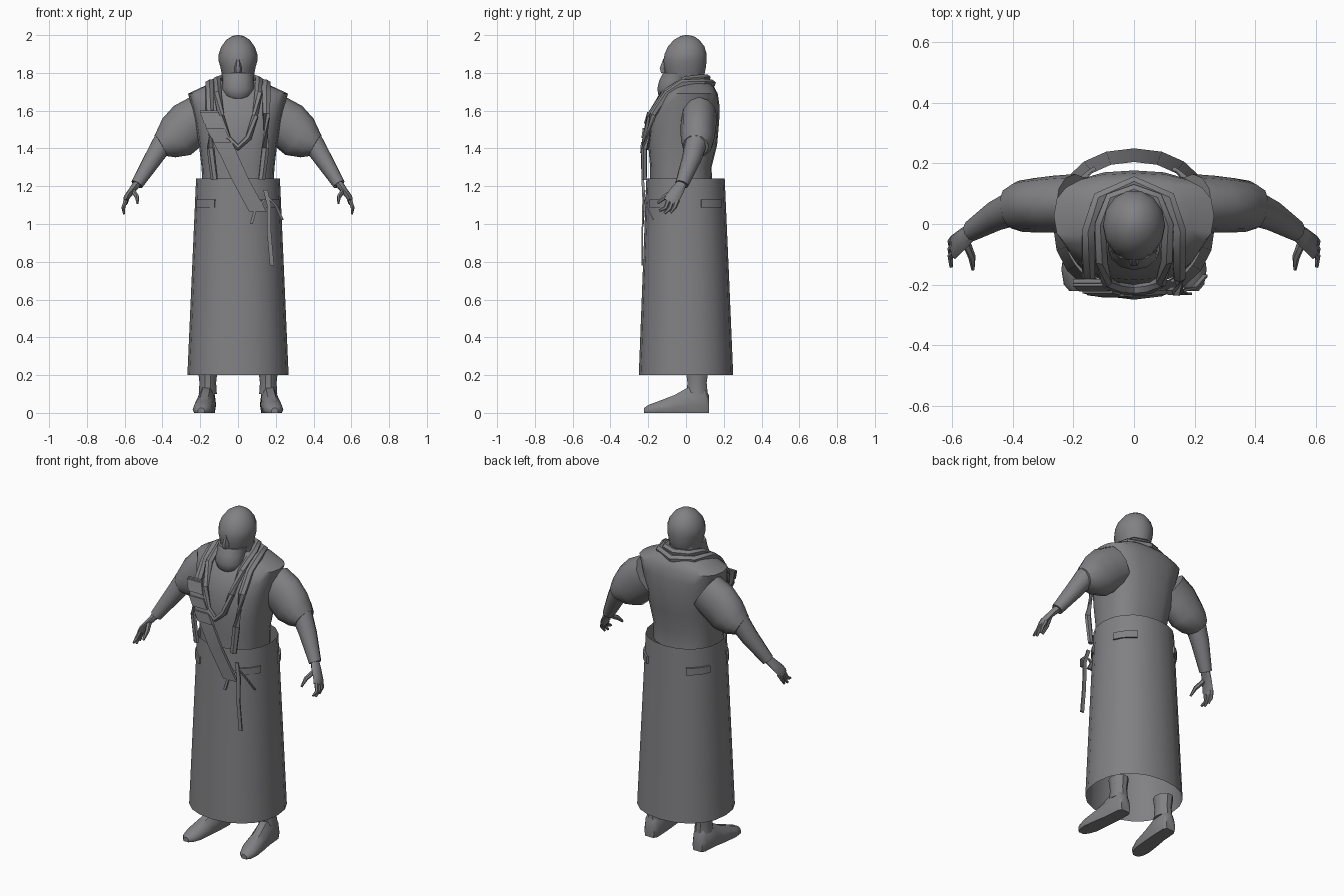
import bpy, bmesh, math
from mathutils import Vector

cloth = bpy.data.materials.new("plain grey")
cloth.diffuse_color = (0.22, 0.22, 0.23, 1)


def build(name, rings, closed_ring=True, caps=True, loop=False):
    """Skin a list of equal-length vertex rings."""
    bm = bmesh.new()
    vs = [[bm.verts.new(p) for p in r] for r in rings]
    n = len(rings[0])
    pairs = list(zip(vs, vs[1:])) + ([(vs[-1], vs[0])] if loop else [])
    for a, b in pairs:
        for i in range(n if closed_ring else n - 1):
            j = (i + 1) % n
            bm.faces.new((a[i], a[j], b[j], b[i]))
    if caps and not loop:
        bm.faces.new(vs[0][::-1])
        bm.faces.new(vs[-1])
    bmesh.ops.recalc_face_normals(bm, faces=bm.faces)
    me = bpy.data.meshes.new(name)
    bm.to_mesh(me)
    bm.free()
    me.materials.append(cloth)
    ob = bpy.data.objects.new(name, me)
    bpy.context.collection.objects.link(ob)
    return ob


def stack(name, rows, sides=16, power=2.0, caps=True, x=0.0):
    """Horizontal rings from rows of (z, half width, front y, back y[, x shift])."""
    rings = []
    for row in rows:
        z, rx, y0, y1 = row[:4]
        cx = x + (row[4] if len(row) > 4 else 0)
        ring = []
        for i in range(sides):
            t = 2 * math.pi * i / sides
            c, s = math.cos(t), math.sin(t)
            k = 2 / power
            ring.append((cx + rx * math.copysign(abs(c) ** k, c),
                         (y0 + y1) / 2 + (y1 - y0) / 2 * math.copysign(abs(s) ** k, s), z))
        rings.append(ring)
    return build(name, rings, caps=caps)


def tube(name, rows, sides=8, loop=False, hint=(0, 1, 0)):
    """Tube along rows of (x, y, z, radius along hint, radius across)."""
    pts = [Vector(r[:3]) for r in rows]
    n, rings = len(pts), []
    for i, r in enumerate(rows):
        a = pts[i - 1] if (i or loop) else pts[0]
        b = pts[(i + 1) % n] if (i < n - 1 or loop) else pts[-1]
        d = (b - a).normalized()
        v = d.cross(Vector(hint)).normalized()
        u = v.cross(d)
        rings.append([pts[i] + u * r[3] * math.cos(2 * math.pi * k / sides)
                      + v * r[4] * math.sin(2 * math.pi * k / sides) for k in range(sides)])
    return build(name, rings, loop=loop)


def ribbon(name, path, width, thick=0.008):
    """Flat strip, width along x, thickness along y."""
    w = width / 2
    return build(name, [[(x - w, y, z), (x + w, y, z), (x + w, y + thick, z), (x - w, y + thick, z)]
                        for x, y, z in path])


def mirrored(rows):
    return [(-r[0],) + tuple(r[1:]) for r in rows]


# long skirt, open at both ends
stack("skirt", [(0.20, 0.268, -0.25, 0.25), (0.72, 0.245, -0.23, 0.228),
                (1.24, 0.222, -0.21, 0.205)], sides=20, power=2.2, caps=False)

# upper garment
stack("torso", [(1.20, 0.188, -0.19, 0.14), (1.30, 0.193, -0.19, 0.135),
                (1.42, 0.207, -0.20, 0.165), (1.55, 0.228, -0.185, 0.176),
                (1.63, 0.247, -0.155, 0.177), (1.69, 0.265, -0.115, 0.168),
                (1.725, 0.19, -0.085, 0.15), (1.76, 0.11, -0.05, 0.11)], sides=20, power=2.6)

# neck, head, nose and beard
stack("neck", [(1.70, 0.09, -0.07, 0.10), (1.82, 0.08, -0.07, 0.095)], sides=12)
stack("head", [(1.74, 0.065, -0.09, 0.07), (1.79, 0.085, -0.11, 0.10), (1.83, 0.093, -0.117, 0.108),
               (1.865, 0.103, -0.122, 0.112), (1.90, 0.102, -0.116, 0.112),
               (1.94, 0.088, -0.098, 0.10), (1.975, 0.062, -0.066, 0.072),
               (1.995, 0.03, -0.03, 0.04), (2.0, 0.008, -0.005, 0.012)], sides=14)
stack("nose", [(1.80, 0.018, -0.135, -0.09), (1.825, 0.02, -0.143, -0.09),
               (1.875, 0.01, -0.122, -0.09)], sides=6)
stack("beard", [(1.655, 0.03, -0.125, -0.07), (1.675, 0.065, -0.145, -0.04),
                (1.715, 0.086, -0.152, -0.01), (1.76, 0.082, -0.142, 0.02),
                (1.80, 0.088, -0.122, 0.03)], sides=12)

# shawl: outer strand with hanging ends, inner strand as a closed loop
outer = [(-0.125, -0.222, 1.235, 0.014, 0.02), (-0.145, -0.222, 1.40, 0.016, 0.022),
         (-0.15, -0.175, 1.58, 0.018, 0.022), (-0.15, -0.10, 1.69, 0.02, 0.024),
         (-0.15, -0.02, 1.745, 0.02, 0.024), (-0.115, 0.085, 1.75, 0.02, 0.024)]
back = [(0, 0.135, 1.745, 0.02, 0.024)]
tube("shawl_outer", outer + back + mirrored(outer)[::-1], 6, hint=(0.03, 0.3, 1))
inner = [(-0.055, -0.212, 1.455, 0.018, 0.02), (-0.09, -0.19, 1.57, 0.018, 0.02),
         (-0.108, -0.12, 1.69, 0.018, 0.022), (-0.11, 0.0, 1.765, 0.018, 0.022),
         (-0.075, 0.085, 1.775, 0.018, 0.022)]
tube("shawl_inner", [(0, -0.215, 1.405, 0.018, 0.02)] + inner
     + [(0, 0.11, 1.775, 0.018, 0.022)] + mirrored(inner)[::-1], 6, loop=True, hint=(0.03, 0.3, 1))

arm = [(0.19, 0.07, 1.57, 0.095, 0.12), (0.26, 0.066, 1.525, 0.094, 0.128),
       (0.325, 0.062, 1.462, 0.09, 0.122), (0.375, 0.058, 1.435, 0.085, 0.093),
       (0.412, 0.052, 1.415, 0.068, 0.062)]
forearm = [(0.39, 0.055, 1.44, 0.06, 0.06), (0.45, 0.03, 1.345, 0.052, 0.05),
           (0.535, -0.022, 1.21, 0.036, 0.034)]
palm = [(0.53, -0.02, 1.22, 0.026, 0.022), (0.56, -0.045, 1.18, 0.036, 0.018),
        (0.59, -0.07, 1.14, 0.04, 0.016), (0.595, -0.085, 1.115, 0.036, 0.013)]
thumb = [(0.555, -0.06, 1.175, 0.016, 0.014), (0.535, -0.11, 1.145, 0.014, 0.012),
         (0.532, -0.15, 1.11, 0.007, 0.006)]
fingers = [(-0.108, 1.085, -0.142, 1.07), (-0.085, 1.085, -0.115, 1.055), (-0.06, 1.09, -0.082, 1.06)]

for side, tag in ((1, "left"), (-1, "right")):
    flip = (lambda r: r) if side > 0 else mirrored
    # arm and hand
    tube(tag + "_sleeve", flip(arm), 12)
    tube(tag + "_forearm", flip(forearm), 10)
    tube(tag + "_palm", flip(palm), 8)
    tube(tag + "_thumb", flip(thumb), 6)
    for i, (y1, z1, y2, z2) in enumerate(fingers):
        tube(f"{tag}_finger_{i + 1}", flip([(0.594, y1 + 0.015, 1.125, 0.013, 0.012),
                                            (0.607, y1, z1, 0.012, 0.01),
                                            (0.604, y2, z2, 0.007, 0.006)]), 6)
    # leg and boot, toes turned slightly outward
    stack(tag + "_leg", [(0.10, 0.048, 0.0, 0.118), (0.16, 0.044, 0.005, 0.112),
                         (0.23, 0.052, -0.005, 0.122)], sides=10, x=side * 0.16)
    boot = []
    for y, dx, w, h in ((0.122, 0, 0.032, 0.09), (0.10, 0, 0.046, 0.14), (0.01, 0.005, 0.048, 0.135),
                        (-0.06, 0.014, 0.052, 0.095), (-0.15, 0.024, 0.054, 0.06),
                        (-0.20, 0.03, 0.04, 0.042), (-0.222, 0.033, 0.018, 0.026)):
        cx = side * (0.162 + dx)
        boot.append([(cx + u * w, y, v * h) for u, v in
                     ((-0.85, 0), (0.85, 0), (1, 0.3), (0.85, 0.7), (0.4, 1),
                      (-0.4, 1), (-0.85, 0.7), (-1, 0.3))])
    build(tag + "_boot", boot)

# belt showing as short lengths around the hips
for i, (a0, a1) in enumerate(((20, 58), (122, 160), (202, 240), (300, 338))):
    rings = []
    for k in range(7):
        t = math.radians(a0 + (a1 - a0) * k / 6)
        c, s = math.cos(t), math.sin(t)
        e = 2 / 2.2
        px, py = math.copysign(abs(c) ** e, c), math.copysign(abs(s) ** e, s)
        rings.append([(px * r, py * (r - 0.014), z)
                      for r, z in ((0.222, 1.088), (0.235, 1.088), (0.235, 1.13), (0.222, 1.13))])
    build(f"belt_{i + 1}", rings)

# diagonal chest strap with stepped plates
strap = [(-0.155, -0.195, 1.60), (-0.125, -0.22, 1.515), (-0.085, -0.23, 1.44),
         (-0.045, -0.236, 1.36), (0.01, -0.236, 1.24), (0.105, -0.228, 1.065)]
ribbon("chest_strap", strap, 0.092, 0.014)
for i, (a, b) in enumerate(zip(strap[:4], strap[1:4])):
    a, b = Vector(a), Vector(b)
    ends = [a.lerp(b, 0.08), a.lerp(b, 0.8)]
    ribbon(f"strap_plate_{i + 1}", [(p.x, p.y - 0.008, p.z) for p in ends], 0.098, 0.012)

# waist ties
ribbon("long_tie", [(0.145, -0.222, 1.18), (0.165, -0.232, 1.10), (0.165, -0.235, 0.95),
                    (0.18, -0.235, 0.78)], 0.022)
ribbon("short_tie", [(0.15, -0.225, 1.15), (0.20, -0.215, 1.10), (0.235, -0.175, 1.02)], 0.016)
ribbon("inner_tie", [(0.14, -0.225, 1.13), (0.09, -0.228, 1.07), (0.07, -0.23, 1.0)], 0.016)

# smooth shading with crisp edges
bpy.ops.object.select_all(action='SELECT')
bpy.context.view_layer.objects.active = bpy.data.objects["torso"]
bpy.ops.object.shade_smooth_by_angle(angle=math.radians(40))
